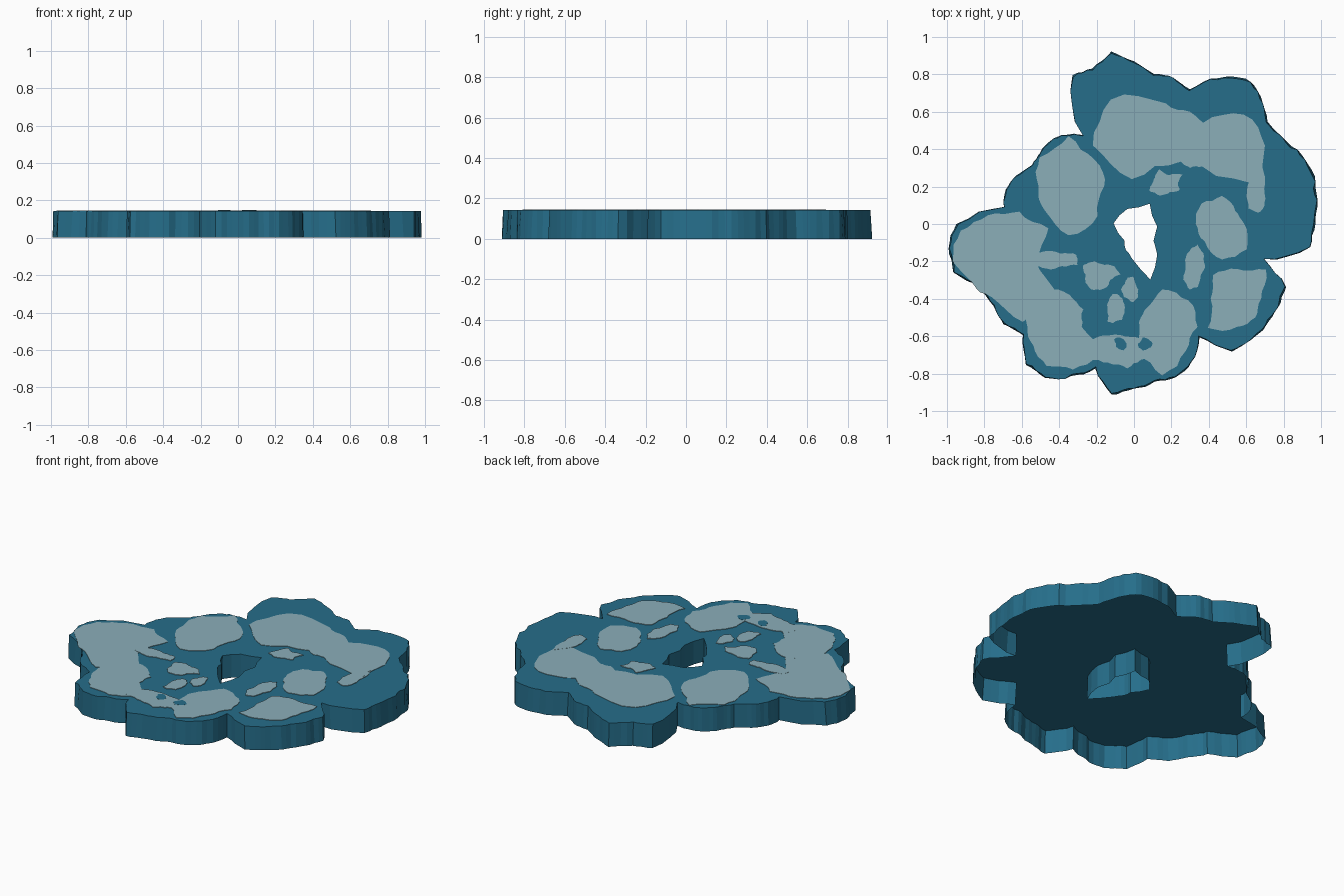
import bpy, bmesh, math, random
from mathutils import Vector

if "Cube" in bpy.data.objects:
    bpy.data.objects.remove(bpy.data.objects["Cube"])

random.seed(4)
TOP = 0.142


def material(name, rgb):
    m = bpy.data.materials.new(name)
    m.diffuse_color = (*rgb, 1)
    m.use_nodes = True
    m.node_tree.nodes["Principled BSDF"].inputs["Base Color"].default_value = m.diffuse_color
    return m


TEAL = material("deep teal", (0.019, 0.155, 0.255))
PALE = material("pale blue grey", (0.26, 0.425, 0.485))


def ring(cx, cy, radii):
    """Closed shape from radii at equal angles, counter-clockwise from +x."""
    n = len(radii)
    return [Vector((cx + r * math.cos(math.tau * i / n), cy + r * math.sin(math.tau * i / n)))
            for i, r in enumerate(radii)]


def blob(cx, cy, rx, ry):
    """Small irregular oval."""
    pts = ring(0, 0, [random.uniform(.7, 1.3) for _ in range(10)])
    return [Vector((cx + p.x * rx, cy + p.y * ry)) for p in pts]


def rough(pts, amount, rounds, bulge=0.0):
    """Break every edge at its middle and push the middle sideways."""
    for _ in range(rounds):
        out = []
        for a, b in zip(pts, pts[1:] + pts[:1]):
            d = b - a
            push = bulge + random.uniform(-amount, amount)
            out += [a, (a + b) / 2 + Vector((d.y, -d.x)) * push]
        pts = out
    return pts


def sheet(name, loops, z_top, z_bottom, mat, lean=0.0):
    """Flat filled top with side walls and an open underside."""
    bm = bmesh.new()
    edges, walls = [], []
    for pts in loops:
        hi = []
        for p in pts:
            s = 1 - random.uniform(0, 2) * lean
            hi.append(bm.verts.new((p.x * s, p.y * s, z_top)))
        lo = [bm.verts.new((p.x, p.y, z_bottom)) for p in pts]
        n = len(pts)
        edges += [bm.edges.new((hi[i], hi[(i + 1) % n])) for i in range(n)]
        walls += [(lo[i], lo[(i + 1) % n], hi[(i + 1) % n], hi[i]) for i in range(n)]
    bmesh.ops.triangle_fill(bm, use_beauty=True, edges=edges, normal=(0, 0, 1))
    for w in walls:
        bm.faces.new(w)
    bmesh.ops.recalc_face_normals(bm, faces=bm.faces)
    bm.normal_update()
    if sum(f.normal.z * f.calc_area() for f in bm.faces) < 0:
        bmesh.ops.reverse_faces(bm, faces=bm.faces)
    me = bpy.data.meshes.new(name)
    bm.to_mesh(me)
    bm.free()
    me.materials.append(mat)
    ob = bpy.data.objects.new(name, me)
    bpy.context.collection.objects.link(ob)


# Slab: coast radii every 7.5 degrees, and the hole through the middle
coast = ring(0, 0, [
    .97, .99, 1.0, .97, .92, .90, .96, .98, .90, .78, .81, .81,
    .87, .93, .86, .86, .55, .60, .63, .63, .63, .68, .71, .70,
    .95, 1.0, 1.0, .88, .87, .88, .84, .95, .95, .88, .80, .92,
    .88, .85, .85, .80, .70, .86, .88, .89, .89, .88, .72, .95])
hole = ring(.02, -.09, [.085, .13, .21, .18, .16, .07, .08, .10, .22, .13])
sheet("rock_slab", [rough(coast, .07, 2, .03), rough(hole, .08, 1)], TOP, 0, TEAL, lean=.006)

# Large pale patches lying on the slab
large = {
    "north_patch": ring(.3, .42, [.40, .33, .14, .18, .26, .49, .52, .36, .10, .12, .13, .46]),
    "west_patch": ring(-.35, .20, [.19, .20, .27, .22, .16, .18, .26, .22]),
    "far_west_patch": ring(-.7, -.2, [.17, .30, .28, .26, .28, .27, .20, .20, .34, .35]),
    "southwest_patch": ring(-.4, -.55, [.12, .16, .18, .21, .20, .17, .17, .22, .24, .25]),
    "south_patch": ring(.15, -.55, [.19, .20, .20, .13, .12, .20, .26, .18]),
    "east_patch": ring(.47, 0, [.12, .10, .15, .155, .14, .13, .19, .19]),
    "southeast_patch": ring(.55, -.4, [.13, .22, .16, .18, .14, .22, .15, .14]),
}
# Small pale patches: centre and half sizes
small = {
    "south_bridge": (-.1, -.68, .17, .08),
    "northeast_arm": (.66, .17, .05, .12),
    "north_tail": (.17, .22, .09, .06),
    "west_arm": (-.42, -.19, .12, .04),
    "inner_patch_west": (-.18, -.27, .09, .07),
    "inner_patch_south": (-.02, -.35, .04, .06),
    "inner_patch_mid": (-.1, -.46, .04, .08),
    "inner_patch_east": (.32, -.22, .06, .11),
}
shapes = {**large, **{k: blob(*v) for k, v in small.items()}}
for i, (name, pts) in enumerate(shapes.items()):
    sheet(name, [rough(pts, .11, 2, .02)], TOP + .003 + i * .0001, TOP + .0005, PALE)

# Bare spots showing through the southern patches
for i, (x, y) in enumerate([(-.07, -.64), (.06, -.64)]):
    sheet(f"bare_spot_{i + 1}", [rough(blob(x, y, .035, .03), .1, 1)], TOP + .0055, TOP + .0048, TEAL)
